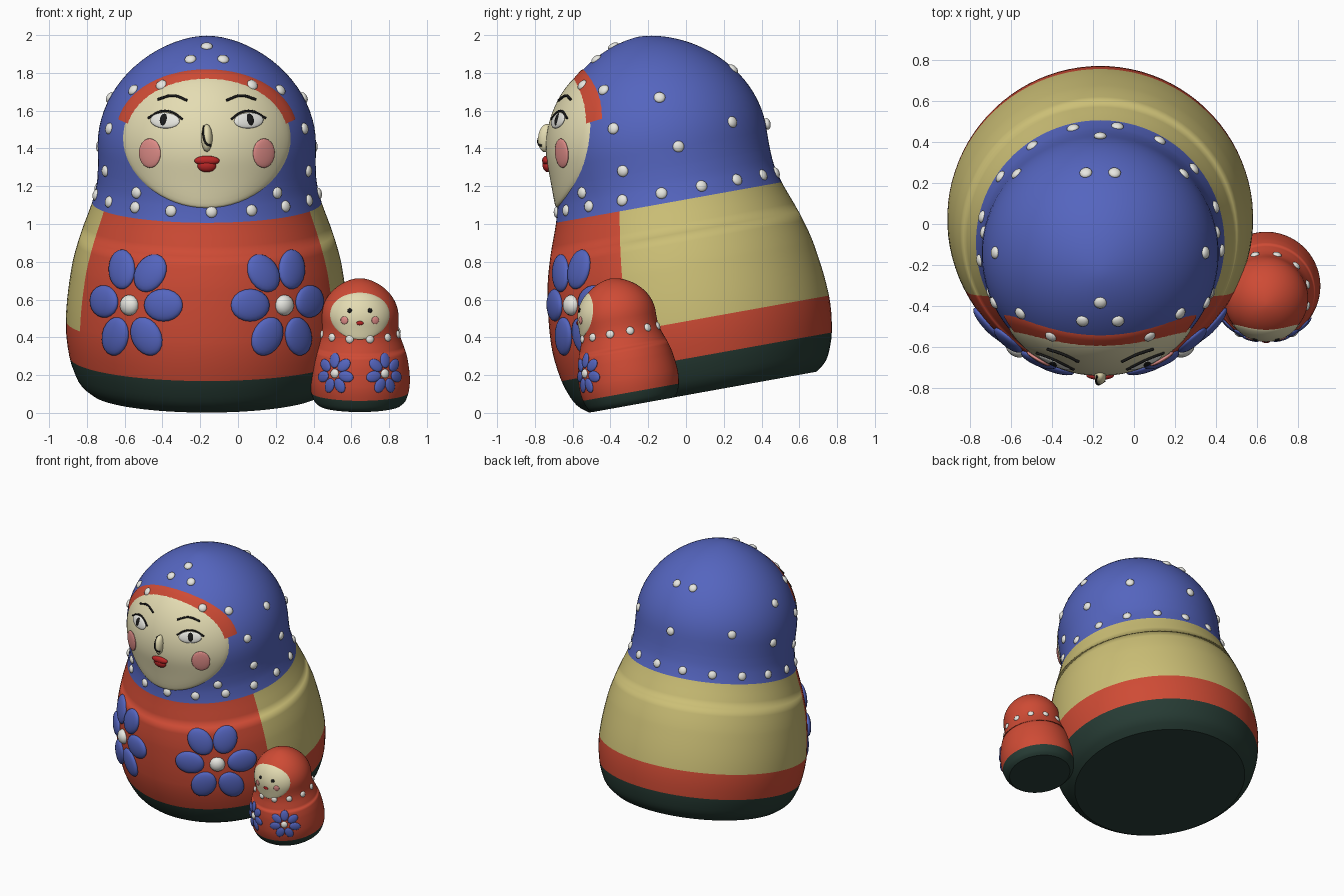
import bpy, bmesh, math
from mathutils import Vector, Matrix

if "Cube" in bpy.data.objects:
    bpy.data.objects.remove(bpy.data.objects["Cube"])

TILT = math.radians(10.2)
CT, ST = math.cos(TILT), math.sin(TILT)
BUMP = 0.022                       # how far the face stands off the head


def mat(name, r, g, b):
    m = bpy.data.materials.new(name)
    m.diffuse_color = (r, g, b, 1)
    m.use_nodes = True
    m.node_tree.nodes["Principled BSDF"].inputs["Base Color"].default_value = m.diffuse_color
    return m


BLUE, RED = mat("blue", .09, .13, .52), mat("red", .62, .07, .035)
CREAM, STRAW = mat("cream", .78, .72, .45), mat("straw", .60, .52, .18)
GREEN, WHITE = mat("green", .02, .045, .035), mat("white", .8, .8, .75)
BLACK, PINK, LIPS = mat("black", .01, .01, .01), mat("pink", .75, .27, .25), mat("lips", .5, .02, .02)

# Turned profile: height, radius
KNOTS = [(0, .612), (.03, .652), (.072, .685), (.19, .727), (.385, .747), (.675, .715),
         (.85, .668), (1.02, .607), (1.12, .583), (1.207, .577), (1.33, .578)]
TOP = 1.912


def radius(h):
    if h >= 1.33:
        return .578 * max(0, 1 - ((h - 1.33) / (TOP - 1.33)) ** 2) ** .58
    h = max(h, 0)
    i = max(k for k in range(len(KNOTS) - 1) if KNOTS[k][0] <= h)

    def slope(k):
        a, b = KNOTS[max(k - 1, 0)], KNOTS[min(k + 1, len(KNOTS) - 1)]
        return (b[1] - a[1]) / (b[0] - a[0])
    (h0, r0), (h1, r1) = KNOTS[i], KNOTS[i + 1]
    d = h1 - h0
    t = (h - h0) / d
    return ((2*t**3 - 3*t*t + 1) * r0 + (t**3 - 2*t*t + t) * d * slope(i)
            + (3*t*t - 2*t**3) * r1 + (t**3 - t*t) * d * slope(i + 1))


def front(x, h):
    return math.sqrt(max(0, radius(h) ** 2 - x * x))


def normal(p):
    dr = (radius(p.z + .005) - radius(p.z - .005)) / .01
    return Vector((p.x, p.y, -radius(p.z) * dr)).normalized()


def ring_point(h, deg):
    a = math.radians(deg)
    return Vector((radius(h) * math.sin(a), -radius(h) * math.cos(a), h))


class Doll:
    def __init__(self, prefix, origin, scale):
        self.prefix, self.o, self.s = prefix, Vector(origin), scale
        self.m = Matrix.Translation(self.o) @ Matrix.Rotation(TILT, 4, 'X') @ Matrix.Scale(scale, 4)

    def add(self, name, data, *mats):
        ob = bpy.data.objects.new(self.prefix + name, data)
        bpy.context.collection.objects.link(ob)
        for m in mats:
            data.materials.append(m)
        ob.matrix_world = self.m
        return ob

    def mesh(self, name, bm, *mats):
        me = bpy.data.meshes.new(name)
        for f in bm.faces:
            f.smooth = len(f.verts) < 5
        bm.to_mesh(me)
        bm.free()
        return self.add(name, me, *mats)

    def spot(self, x, z, off=0):
        """Surface point seen at x (from the axis) and z in the front view."""
        x, z = x / self.s, (z - self.o.z) / self.s
        lo, hi = 0, TOP
        for _ in range(40):
            h = (lo + hi) / 2
            if CT * h - ST * (front(x, h) + off) < z:
                lo = h
            else:
                hi = h
        return Vector((x, -front(x, h) - off, h))

    def side_spot(self, y, z):
        """Surface point seen at y, z in the right view."""
        y, z = (y - self.o.y) / self.s, (z - self.o.z) / self.s
        h, ly = CT * z - ST * y, CT * y + ST * z
        return Vector((math.sqrt(max(0, radius(h) ** 2 - ly * ly)), ly, h))

    def blobs(self, name, items, m, seg=14):
        """Flattened balls on the surface: (point, half width, half height, thickness, up)."""
        bm = bmesh.new()
        for p, a, b, c, up in items:
            n = normal(p)
            v = (up - n * up.dot(n)).normalized()
            r = Matrix((v.cross(n), v, n)).transposed().to_4x4()
            bmesh.ops.create_uvsphere(bm, u_segments=seg, v_segments=seg // 2 + 2, radius=1,
                                      matrix=Matrix.Translation(p) @ r @ Matrix.Diagonal((a, b, c, 1)))
        return self.mesh(name, bm, m)

    def body(self, paint, *mats):
        hs = sorted({k[0] for k in KNOTS} | {i * .05 for i in range(1, 27)}
                    | {1.33 + (TOP - 1.33) * math.sin(math.pi / 2 * i / 20) for i in range(1, 20)})
        bm = bmesh.new()
        rings = [[bm.verts.new(ring_point(h, 4 * i)) for i in range(90)] for h in hs]
        tip = bm.verts.new((0, 0, TOP))
        bm.faces.new(rings[0][::-1])
        for k in range(len(rings)):
            for i in range(90):
                j = (i + 1) % 90
                if k + 1 < len(rings):
                    f = bm.faces.new((rings[k][i], rings[k][j], rings[k+1][j], rings[k+1][i]))
                else:
                    f = bm.faces.new((rings[k][i], rings[k][j], tip))
                c = f.calc_center_median()
                f.material_index = paint(c.z, abs(math.degrees(math.atan2(c.x, -c.y))))
        bmesh.ops.recalc_face_normals(bm, faces=bm.faces)
        return self.mesh("body", bm, *mats)

    def patch(self, name, m, rhos, a0, a1, lift):
        """Part of an oval laid over the front of the head."""
        bm, n = bmesh.new(), 64
        rows = []
        for q in rhos:
            row = []
            for i in range(n + 1):
                a = math.radians(a0 + (a1 - a0) * i / n)
                x, h = .445 * q * math.cos(a), 1.43 + .335 * q * math.sin(a)
                row.append(bm.verts.new((x, -front(x, h) - lift(q), h)))
            rows.append(row)
        for r0, r1 in zip(rows, rows[1:]):
            for i in range(n):
                bm.faces.new((r0[i], r1[i], r1[i+1], r0[i+1]))
        bmesh.ops.remove_doubles(bm, verts=bm.verts, dist=1e-5)
        return self.mesh(name, bm, m)

    def face(self):
        self.patch("face", CREAM, [i / 12 for i in range(12)] + [.96, .985, 1], 0, 360,
                   lambda q: BUMP * math.sqrt(max(0, 1 - q ** 8)) - .002)

    def stroke(self, name, pts, width):
        cu = bpy.data.curves.new(name, 'CURVE')
        cu.dimensions, cu.bevel_depth, cu.bevel_resolution, cu.use_fill_caps = '3D', width, 2, True
        sp = cu.splines.new('BEZIER')
        sp.bezier_points.add(len(pts) - 1)
        for b, p in zip(sp.bezier_points, pts):
            b.co, b.handle_left_type, b.handle_right_type = p, 'AUTO', 'AUTO'
        return self.add(name, cu, BLACK)

    def pair(self, x, z, a, b, c, off=BUMP):
        return [(self.spot(sx * x, z, off), a, b, c, Vector((0, 0, 1))) for sx in (-1, 1)]

    def flowers(self, cx, cz, petals, a, b, c, heart):
        items = []
        for sx in (-1, 1):
            mid = self.spot(sx * cx, cz)
            for dx, dz in petals:
                p = self.spot(sx * (cx - dx), cz + dz)
                items.append((p, a, b, c, p - mid))
        self.blobs("flower_petals", items, BLUE, 20)
        self.blobs("flower_hearts", self.pair(cx, cz, heart, heart, c * 1.35, 0), WHITE)


UP = Vector((0, 0, 1))

# Large doll: green foot, red band and apron, straw back, blue scarf
big = Doll("large_", (-.165, .09, .11), 1)
big.body(lambda h, a: 0 if h < .19 else 3 if h > 1.02 else 1 if h < .385 or a < 64 else 2,
         GREEN, RED, STRAW, BLUE)
big.face()
big.patch("scarf_trim", RED, [.9, .95, 1, 1.04, 1.08, 1.09], 14, 166, lambda q: .008 if q < 1.085 else -.005)
# Facial features
big.blobs("eye_whites", big.pair(.222, 1.548, .085, .043, .013), WHITE, 20)
big.blobs("irises", big.pair(.226, 1.55, .029, .038, .018), BLACK)
big.blobs("cheeks", big.pair(.302, 1.375, .067, .078, .014), PINK, 24)
big.blobs("nose", [(big.spot(0, 1.455, BUMP), .03, .075, .042, UP)], CREAM)
big.blobs("mouth", [(big.spot(0, 1.335, BUMP), .068, .026, .022, UP),
                    (big.spot(0, 1.308, BUMP), .05, .034, .024, UP)], LIPS, 18)
big.stroke("nose_line", [big.spot(x, z, o) for x, z, o in
           ((-.015, 1.52, .035), (-.017, 1.46, .06), (-.002, 1.425, .06), (.022, 1.415, .045))], .006)
for sx, side in ((-1, "left"), (1, "right")):
    big.stroke(side + "_brow", [big.spot(sx * x, z, BUMP + .003) for x, z in
               ((.105, 1.655), (.18, 1.68), (.26, 1.66))], .007)
    big.stroke(side + "_eyelid", [big.spot(sx * x, z, BUMP + .006) for x, z in
               ((.13, 1.555), (.18, 1.59), (.24, 1.597), (.312, 1.56))], .006)
# Scarf dots
pts = [ring_point(1.075, 2.4 + 360 / 17 * i) for i in range(17)] + [big.spot(0, 1.94), big.side_spot(.43, 1.53)]
half = [big.spot(x, z) for x, z in ((.087, 1.872), (.24, 1.735), (.39, 1.71), (.373, 1.165))]
half += [big.side_spot(y, z) for y, z in ((-.14, 1.67), (-.385, 1.505), (-.335, 1.28), (-.04, 1.41),
                                          (.245, 1.54), (.25, 1.82))]
pts += half + [Vector((-p.x, p.y, p.z)) for p in half]
big.blobs("scarf_dots", [(p, .031, .031, .018, UP) for p in pts], WHITE)
big.flowers(.41, .57, ((-.04, .19), (.11, .17), (.18, 0), (.09, -.165), (-.075, -.165), (-.135, .02)),
            .086, .108, .03, .056)

# Small doll: same shape, green foot, all red above
small = Doll("small_", (.645, -.28, .043), .355)
small.body(lambda h, a: 0 if h < .19 else 1, GREEN, RED)
small.face()
small.blobs("eyes", small.pair(.054, .542, .035, .035, .018), BLACK)
small.blobs("cheeks", small.pair(.082, .49, .06, .06, .016), PINK)
small.blobs("mouth", [(small.spot(0, .475, BUMP), .055, .032, .02, UP)], LIPS)
small.blobs("collar_dots", [(ring_point(1.095, 15 + 30 * i), .062, .062, .035, UP) for i in range(12)], WHITE)
small.flowers(.133, .208, [(.062 * math.sin(math.tau * i / 7), .07 * math.cos(math.tau * i / 7))
                           for i in range(7)], .082, .115, .03, .07)
